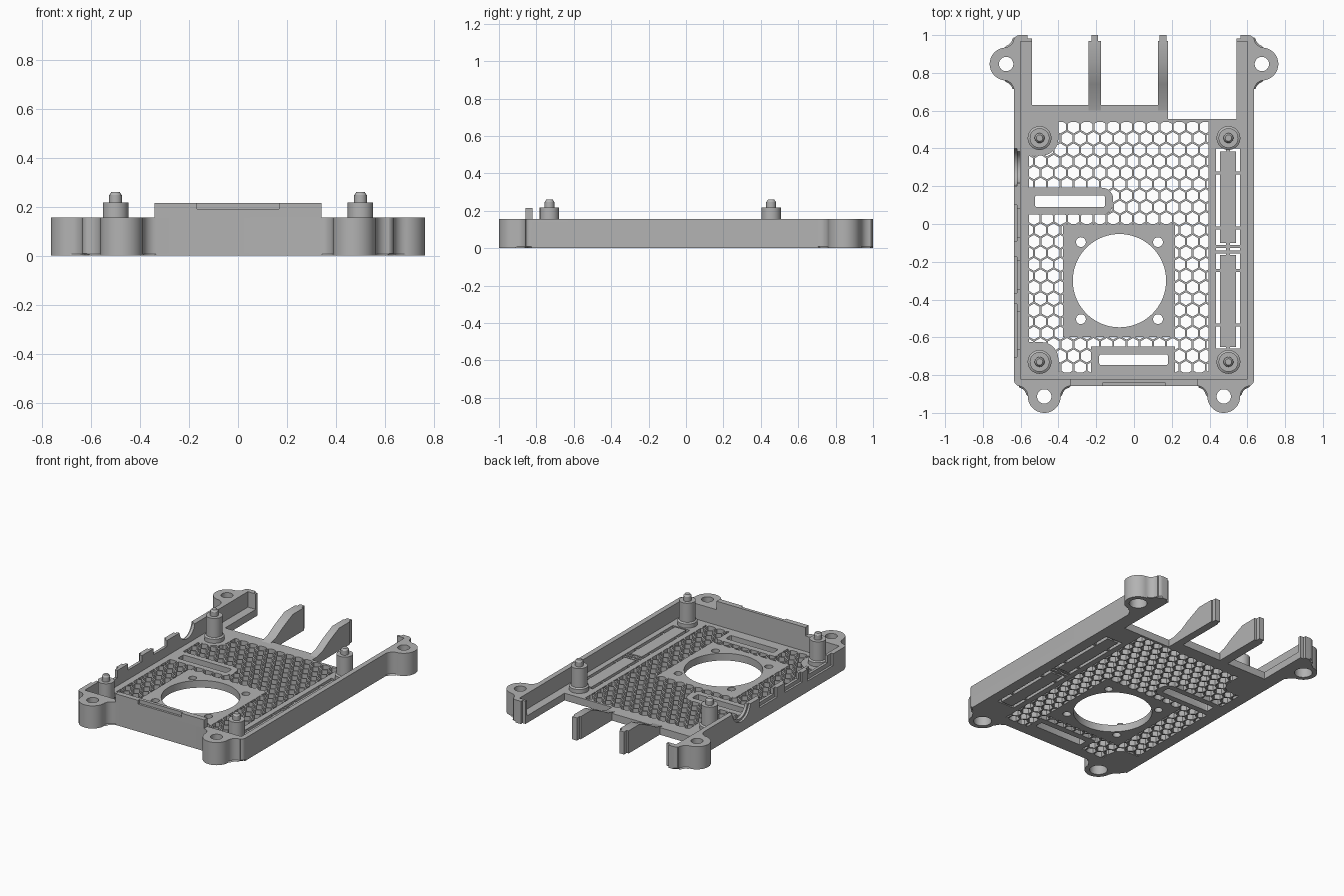
import bpy, bmesh, math
from mathutils import Matrix

if "Cube" in bpy.data.objects:
    bpy.data.objects.remove(bpy.data.objects["Cube"], do_unlink=True)

GREY = (0.45, 0.45, 0.45, 1)
mat = bpy.data.materials.new("matte_grey")
mat.use_nodes = True
mat.diffuse_color = GREY
mat.node_tree.nodes["Principled BSDF"].inputs["Base Color"].default_value = GREY

FLOOR, TOP = 0.05, 0.157      # floor thickness, wall height
parts = []


def finish(name, bm):
    bmesh.ops.recalc_face_normals(bm, faces=bm.faces[:])
    me = bpy.data.meshes.new(name)
    bm.to_mesh(me)
    bm.free()
    me.materials.append(mat)
    ob = bpy.data.objects.new(name, me)
    bpy.context.collection.objects.link(ob)
    return ob


def add_prism(bm, pts, z0, z1):
    low = [bm.verts.new((x, y, z0)) for x, y in pts]
    high = [bm.verts.new((x, y, z1)) for x, y in pts]
    bm.faces.new(low[::-1])
    bm.faces.new(high)
    n = len(pts)
    for i in range(n):
        j = (i + 1) % n
        bm.faces.new((low[i], low[j], high[j], high[i]))


def prism(name, pts, z0, z1, chamfer=0):
    bm = bmesh.new()
    add_prism(bm, pts, z0, z1)
    if chamfer:
        edges = [e for e in bm.edges if all(abs(v.co.z - z0) < 1e-6 for v in e.verts)]
        bmesh.ops.bevel(bm, geom=edges, offset=chamfer, segments=1, affect='EDGES')
    return finish(name, bm)


def side_prism(name, yz, x0, x1):
    """Prism of a (y, z) outline running along x."""
    ob = prism(name, [(-z, y) for y, z in yz], x0, x1)
    ob.data.transform(Matrix(((0, 0, 1, 0), (0, 1, 0, 0), (-1, 0, 0, 0), (0, 0, 0, 1))))
    return ob


def circle(x, y, r, n=48, turn=0.0):
    return [(x + r * math.cos(turn + 2 * math.pi * i / n),
             y + r * math.sin(turn + 2 * math.pi * i / n)) for i in range(n)]


def rect(x0, y0, x1, y1, r=0, n=6):
    if not r:
        return [(x0, y0), (x1, y0), (x1, y1), (x0, y1)]
    pts = []
    for k, (cx, cy) in enumerate(((x1 - r, y1 - r), (x0 + r, y1 - r),
                                  (x0 + r, y0 + r), (x1 - r, y0 + r))):
        for i in range(n + 1):
            a = math.pi / 2 * (k + i / n)
            pts.append((cx + r * math.cos(a), cy + r * math.sin(a)))
    return pts


def combine(ob, other, op='DIFFERENCE'):
    m = ob.modifiers.new("combine", 'BOOLEAN')
    m.operation, m.solver, m.object = op, 'EXACT', other
    bpy.context.view_layer.objects.active = ob
    bpy.ops.object.modifier_apply(modifier=m.name)
    bpy.data.objects.remove(other, do_unlink=True)


def cut(ob, pts, z0=-0.2, z1=0.4):
    combine(ob, prism("cutter", pts, z0, z1))


def ear_outline(d, r=0.087, f=0.055, n=8):
    """Round lug at distance d from a wall, blended to it by fillets."""
    dx = math.sqrt((r + f) ** 2 - (d - f) ** 2)
    a = math.atan2(d - f, -dx)
    if a > 0:
        a -= 2 * math.pi
    half = [(dx, -0.02)]
    for i in range(n + 1):
        t = -math.pi / 2 + (a + math.pi / 2) * i / n
        half.append((dx + f * math.cos(t), f + f * math.sin(t)))
    b = math.atan2(f - d, dx)
    arc = [b + (math.pi - 2 * b) * i / 32 for i in range(1, 32)]
    return (half + [(r * math.cos(t), d + r * math.sin(t)) for t in arc]
            + [(-u, v) for u, v in reversed(half)])


# Tray: solid block with lugs, hollowed out and open at the back
tray = prism("tray", rect(-0.635, -0.857, 0.635, 1.0, 0.03), 0, TOP, 0.01)
ears = []
for s in (-1, 1):
    front = [(s * 0.475 + u, -0.857 - v) for u, v in ear_outline(0.056)]
    rear = [(s * (0.635 + v), 0.847 + u) for u, v in ear_outline(0.042)]
    for pts in (front, rear):
        combine(tray, prism("ear", pts, 0, TOP, 0.008), 'UNION')
    ears += [(s * 0.475, -0.913), (s * 0.677, 0.847)]
cut(tray, rect(-0.6, -0.82, 0.6, 0.965), FLOOR)
cut(tray, [(-0.54, 0.63), (0.18, 0.63), (0.18, 0.555), (0.542, 0.555), (0.542, 1.2), (-0.54, 1.2)])
for s in (-1, 1):
    cut(tray, rect(min(s * 0.5, s * 0.565), 0.982, max(s * 0.5, s * 0.565), 1.1))
for x, y in ears:
    cut(tray, circle(x, y, 0.038))
    cut(tray, circle(x, y, 0.056), -0.1, 0.09)

# Connector notches in the left-hand wall: outer recess, then narrower opening
for y, w_out, z_out, w_in, z_in in ((-0.563, 0.28, 0.075, 0.2, 0.105),
                                    (-0.27, 0.19, 0.09, 0.15, 0.115),
                                    (0.005, 0.19, 0.09, 0.15, 0.115)):
    cut(tray, rect(-0.8, y - w_out / 2, -0.62, y + w_out / 2), z_out)
    cut(tray, rect(-0.8, y - w_in / 2, -0.57, y + w_in / 2), z_in)
for r, x1 in ((0.1, -0.62), (0.085, -0.57)):
    combine(tray, side_prism("cutter", circle(0.3, 0.17, r), -0.8, x1))

# Honeycomb vents, kept clear of the solid areas of the floor
PITCH = 0.07
bm = bmesh.new()
for row in range(24):
    for col in range(16):
        x = -0.6 + PITCH * (col + 0.5 * (row % 2))
        y = -0.82 + PITCH * math.sqrt(3) / 2 * row
        add_prism(bm, circle(x, y, 0.0345, 6, math.pi / 6), -0.1, 0.1)
honeycomb = finish("honeycomb", bm)
combine(honeycomb, prism("window", rect(-0.555, -0.785, 0.395, 0.54), -0.15, 0.15), 'INTERSECT')
for solid in (rect(-0.375, -0.597, 0.218, 0.0),
              rect(-0.7, 0.05, -0.11, 0.192, 0.06),
              rect(-0.228, -0.95, 0.218, -0.648),
              rect(-0.75, 0.362, -0.4, 0.75, 0.09),
              rect(-0.75, -0.95, -0.4, -0.625, 0.09)):
    cut(honeycomb, solid)
combine(tray, honeycomb)

# Fan opening, screw holes and cable slots
FX, FY = -0.077, -0.3
cut(tray, circle(FX, FY, 0.247, 72))
for sx in (-1, 1):
    for sy in (-1, 1):
        cut(tray, circle(FX + sx * 0.204, FY + sy * 0.204, 0.026, 24))
cut(tray, rect(-0.525, 0.09, -0.153, 0.152, 0.012, 3))
cut(tray, rect(-0.185, -0.747, 0.18, -0.69, 0.012, 3))
cut(tray, rect(0.434, -0.66, 0.562, 0.4))
parts.append(tray)

# Bars in the long side slot, held by thin tabs
for i, (y0, y1) in enumerate(((-0.1, 0.385), (-0.65, -0.165))):
    parts.append(prism("slot_bar_%d" % (i + 1), rect(0.455, y0, 0.54, y1), 0, FLOOR))
bm = bmesh.new()
for y in (0.27, -0.02, -0.118, -0.147, -0.245, -0.535):
    add_prism(bm, rect(0.43, y - 0.008, 0.566, y + 0.008), 0.003, FLOOR - 0.003)
add_prism(bm, rect(0.487, -0.67, 0.507, 0.41), 0.006, FLOOR - 0.006)
parts.append(finish("slot_tabs", bm))

# Raised front wall with finger notch
wall = prism("front_wall_riser", rect(-0.34, -0.857, 0.34, -0.82), TOP, 0.216)
cut(wall, rect(-0.167, -0.9, 0.167, -0.842), 0.19)
parts.append(wall)

# Stand-offs with locating pins
PROFILE = [(0, 0.045), (0.063, 0.045), (0.063, 0.078), (0.052, 0.085), (0.052, 0.217),
           (0.026, 0.217), (0.026, 0.247), (0.017, 0.26), (0, 0.26)]
for side, x in (("left", 0.5), ("right", -0.5)):
    for end, y in (("rear", 0.455), ("front", -0.73)):
        bm = bmesh.new()
        vs = [bm.verts.new((r, 0, z)) for r, z in PROFILE]
        es = [bm.edges.new(p) for p in zip(vs, vs[1:])]
        bmesh.ops.spin(bm, geom=vs + es, axis=(0, 0, 1), cent=(0, 0, 0),
                       angle=2 * math.pi, steps=40)
        bmesh.ops.remove_doubles(bm, verts=bm.verts[:], dist=1e-5)
        bmesh.ops.translate(bm, verts=bm.verts[:], vec=(x, y, 0))
        parts.append(finish("standoff_%s_%s" % (end, side), bm))

# Ramped fins between the rear openings, each with a narrow tongue
for name, x0, x1 in (("right", -0.24, -0.175), ("left", 0.127, 0.18)):
    parts.append(side_prism("rear_fin_" + name,
                            [(0.63, 0), (0.97, 0), (0.97, TOP), (0.85, TOP), (0.74, 0.108),
                             (0.67, 0.068), (0.6, FLOOR), (0.63, 0.045)], x0, x1))
    xm = (x0 + x1) / 2
    parts.append(prism("fin_tongue_" + name, rect(xm - 0.018, 0.97, xm + 0.018, 1.0), 0, TOP))

# Smooth round surfaces, keep edges sharp
bpy.ops.object.select_all(action='DESELECT')
for ob in parts:
    ob.select_set(True)
bpy.context.view_layer.objects.active = tray
bpy.ops.object.shade_smooth_by_angle(angle=math.radians(30))
